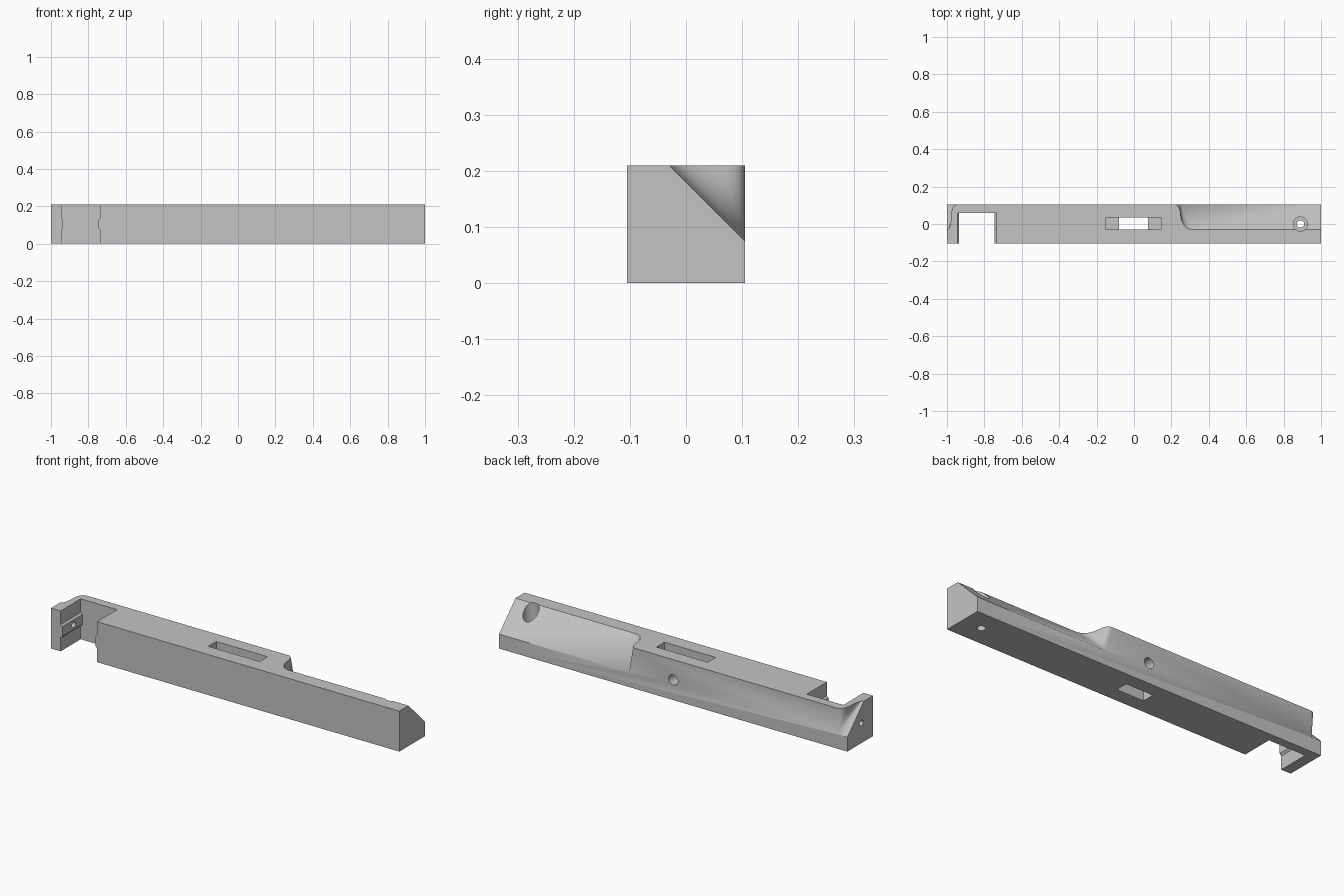
import bpy, bmesh, math
from mathutils import Vector
from mathutils.geometry import interpolate_bezier

H = 0.21          # bar height and width
Y = H / 2
LOW = 0.075       # lower edge of the sloped flat
DROP = H - LOW

old = bpy.data.objects.get("Cube")
if old:
    bpy.data.objects.remove(old, do_unlink=True)

grey = bpy.data.materials.new("plain grey")
grey.use_nodes = True
colour = (0.55, 0.55, 0.55, 1)
grey.diffuse_color = colour
grey.node_tree.nodes["Principled BSDF"].inputs["Base Color"].default_value = colour


def make(name, bm):
    bmesh.ops.recalc_face_normals(bm, faces=bm.faces)
    mesh = bpy.data.meshes.new(name)
    bm.to_mesh(mesh)
    bm.free()
    mesh.materials.append(grey)
    ob = bpy.data.objects.new(name, mesh)
    bpy.context.collection.objects.link(ob)
    return ob


def box(name, lo, hi):
    bm = bmesh.new()
    bmesh.ops.create_cube(bm, size=1)
    for v in bm.verts:
        v.co = [lo[i] if v.co[i] < 0 else hi[i] for i in range(3)]
    return make(name, bm)


def rod(name, start, end, radius):
    a, b = Vector(start), Vector(end)
    bm = bmesh.new()
    bmesh.ops.create_cone(bm, cap_ends=True, segments=40, radius1=radius,
                          radius2=radius, depth=(b - a).length)
    turn = Vector((0, 0, 1)).rotation_difference(b - a).to_matrix()
    for v in bm.verts:
        v.co = turn @ v.co + (a + b) / 2
    return make(name, bm)


def prism(name, profile, y0, y1):
    """Extrude an x-z profile along y."""
    bm = bmesh.new()
    face = bm.faces.new([bm.verts.new((x, y0, z)) for x, z in profile])
    out = bmesh.ops.extrude_face_region(bm, geom=[face])
    bmesh.ops.translate(bm, vec=(0, y1 - y0, 0),
                        verts=[g for g in out["geom"] if isinstance(g, bmesh.types.BMVert)])
    return make(name, bm)


def sloped_cut(name, beziers, apex_x, end_x):
    """Sloped flat that runs out in a flowing conical wall."""
    flow = []
    for pts in beziers:
        seg = interpolate_bezier(*[Vector((x, y, H)) for x, y in pts], 14)
        flow += seg if not flow else seg[1:]
    grow, side = 1.1, Y + 0.05
    tip = Vector((apex_x, Y, LOW))
    flow = [tip + (p - tip) * grow for p in flow]
    top = LOW + DROP * grow
    bm = bmesh.new()
    new = bm.verts.new
    c = [new(p) for p in flow]
    a, a2 = new(tip), new((apex_x, side, LOW))
    c2 = new((flow[0].x, side, top))
    e_top = new((end_x, Y - DROP * grow, top))
    e_low, e_low2 = new((end_x, Y, LOW)), new((end_x, side, LOW))
    e_top2 = new((end_x, side, top))
    for p, q in zip(c, c[1:]):
        bm.faces.new((a, p, q))
    for loop in ((a, c[-1], e_top, e_low), (a, e_low, e_low2, a2),
                 (a, a2, c2, c[0]), (a2, e_low2, e_top2, c2),
                 (e_top, e_top2, e_low2, e_low), [e_top] + c[::-1] + [c2, e_top2]):
        bm.faces.new(loop)
    return make(name, bm)


def carve(body, cutter):
    mod = body.modifiers.new("cut", "BOOLEAN")
    mod.operation = "DIFFERENCE"
    mod.solver = "EXACT"
    mod.object = cutter
    bpy.context.view_layer.objects.active = body
    bpy.ops.object.modifier_apply(modifier=mod.name)
    bpy.data.objects.remove(cutter, do_unlink=True)


# Main bar
bar = box("bar_body", (-1, -Y, 0), (1, Y, H))

# Long sloped flat on the back, and the short one at the hooked end
flat_y = Y - DROP
carve(bar, sloped_cut("long_slope", [
    [(0.21, Y), (0.235, Y), (0.245, 0.09), (0.248, 0.06)],
    [(0.248, 0.06), (0.252, 0.0), (0.275, flat_y), (0.32, flat_y)]], 0.253, 1.05))
carve(bar, sloped_cut("end_slope", [
    [(-0.935, Y), (-0.96, Y), (-0.975, 0.09), (-0.977, 0.05)],
    [(-0.977, 0.05), (-0.979, 0.0), (-0.985, flat_y), (-1.0, flat_y)]], -0.945, -1.05))

# Open notch with a low ridge along each wall
mid, half, ridge = -0.84, 0.105, 0.01
wall = [(half, -0.05), (half, 0.07), (half - ridge, 0.08),
        (half - ridge, 0.13), (half, 0.14), (half, H + 0.05)]
notch = [(mid + x, z) for x, z in wall] + [(mid - x, z) for x, z in reversed(wall)]
carve(bar, prism("notch", notch, -0.2, 0.06))

# Stepped slot in the middle
carve(bar, box("slot_recess", (-0.15, -0.03, 0.13), (0.145, 0.036, 0.3)))
carve(bar, box("slot_window", (-0.08, -0.029, -0.1), (0.075, 0.035, 0.2)))

# Cross hole from the back into the slot
carve(bar, rod("cross_hole", (0, 0, Y), (0, 0.2, Y), 0.027))

# Counterbored screw holes
carve(bar, rod("screw_bore", (0.89, 0, 0.1), (0.89, 0, 0.3), 0.038))
carve(bar, rod("screw_hole", (0.89, 0, -0.1), (0.89, 0, 0.2), 0.02))
carve(bar, rod("end_bore", (-1.1, -0.01, Y), (-0.975, -0.01, Y), 0.027))
carve(bar, rod("end_hole", (-1.1, -0.01, Y), (-0.9, -0.01, Y), 0.015))

# Smooth curved walls, crisp edges
bpy.ops.object.select_all(action="DESELECT")
bar.select_set(True)
bpy.context.view_layer.objects.active = bar
bpy.ops.object.shade_smooth_by_angle(angle=math.radians(25))
